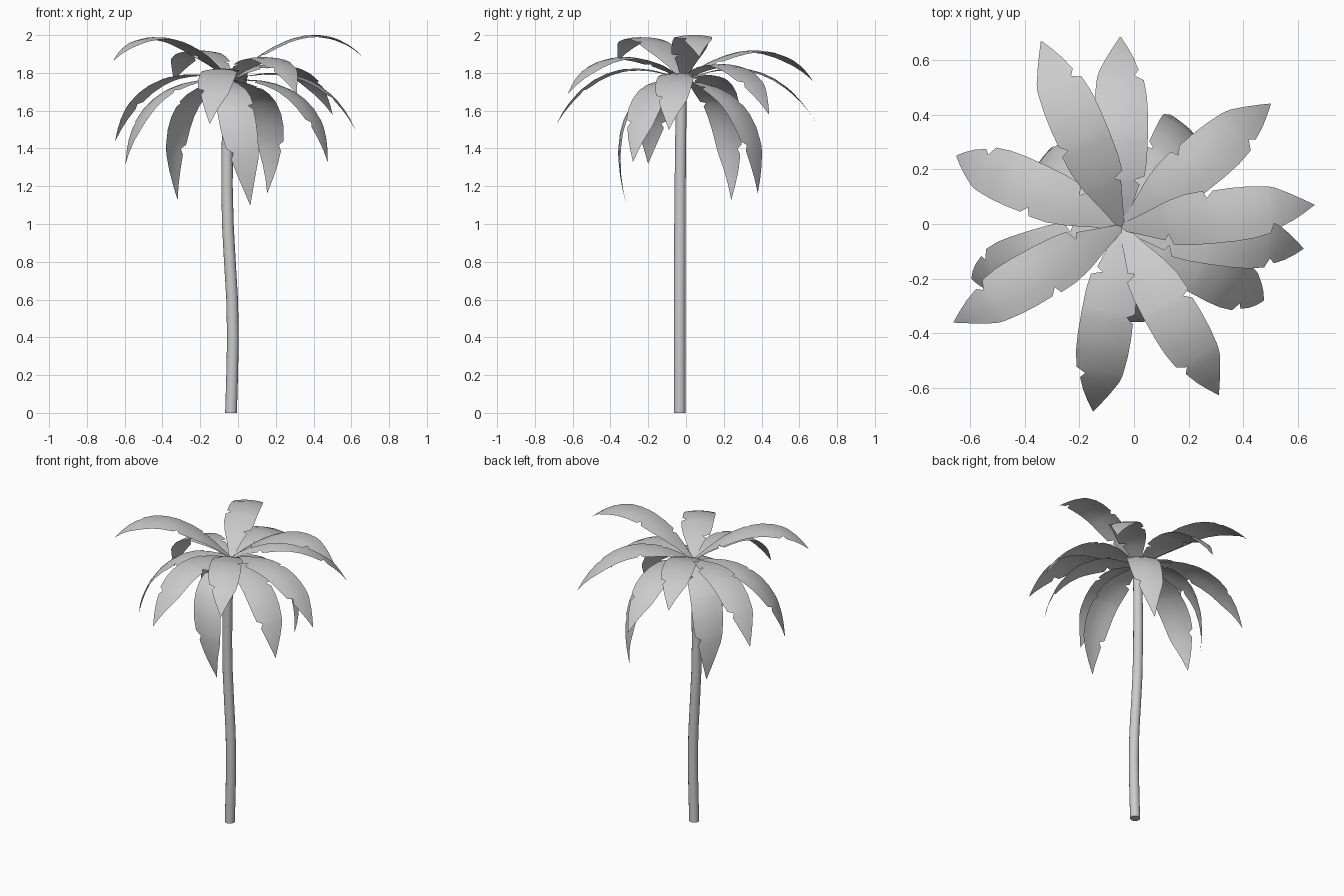
import bpy, bmesh, math
from mathutils import Vector

if "Cube" in bpy.data.objects:
    bpy.data.objects.remove(bpy.data.objects["Cube"])

CROWN = Vector((-0.045, -0.012, 1.76))


def make_object(name, bm, angle):
    bmesh.ops.recalc_face_normals(bm, faces=bm.faces)
    mesh = bpy.data.meshes.new(name)
    bm.to_mesh(mesh)
    bm.free()
    ob = bpy.data.objects.new(name, mesh)
    bpy.context.collection.objects.link(ob)
    bpy.ops.object.select_all(action='DESELECT')
    ob.select_set(True)
    bpy.context.view_layer.objects.active = ob
    bpy.ops.object.shade_smooth_by_angle(angle=math.radians(angle))
    return ob


# trunk: round rings stacked along a gently bent path (x, y, z, radius)
def make_trunk():
    path = [(-.037, -.034, 0, .031), (-.031, -.034, .2, .031), (-.027, -.034, .4, .031),
            (-.031, -.034, .6, .031), (-.043, -.033, .8, .031), (-.054, -.032, 1.0, .031),
            (-.058, -.031, 1.2, .03), (-.057, -.029, 1.4, .03), (-.053, -.026, 1.6, .029),
            (-.047, -.022, 1.76, .028)]
    n = 14
    bm = bmesh.new()
    rings = []
    for x, y, z, r in path:
        rings.append([bm.verts.new((x + r * math.cos(2 * math.pi * i / n),
                                    y + r * math.sin(2 * math.pi * i / n), z)) for i in range(n)])
    for a, b in zip(rings, rings[1:]):
        for i in range(n):
            j = (i + 1) % n
            bm.faces.new((a[i], a[j], b[j], b[i]))
    bm.faces.new(rings[0][::-1])
    bm.faces.new(rings[-1])
    make_object("trunk", bm, 40)


# leaf outline: (position along rib, left half width, right half width), with torn notches
OUTLINE = [(0, .012, .012), (.1, .042, .042), (.18, .068, .066), (.2, .074, .045),
           (.215, .078, .085), (.29, .093, .094), (.38, .098, .097), (.4, .07, .098),
           (.43, .095, .098), (.52, .097, .099), (.62, .095, .096), (.72, .088, .085),
           (.745, .085, .05), (.78, .078, .066), (.86, .051, .047), (.93, .026, .025), (1, .001, .001)]


# leaf: the outline swept along an arched rib from the crown to the tip
def make_leaf(name, tip, reach, rise, heading=None):
    end = Vector(tip) - CROWN
    out = Vector((end.x, end.y, 0)).normalized()
    if heading is not None:                    # leaf that leaves the crown off its tip line
        out = Vector((math.cos(math.radians(heading)), math.sin(math.radians(heading)), 0))
    side = Vector((out.y, -out.x, 0))          # right-hand side, looking outward
    ctrl = out * reach + Vector((0, 0, rise))
    bm = bmesh.new()
    rows = []
    for t, left, right in OUTLINE:
        p = CROWN + ctrl * (2 * t * (1 - t)) + end * (t * t)
        tangent = (ctrl * (1 - 2 * t) + end * t).normalized()
        normal = side.cross(tangent)
        row = []
        for k in (-1, -.5, 0, .5, 1):
            w = k * (left if k < 0 else right)
            row.append(bm.verts.new(p + side * w - normal * (1.2 * w * w)))
        rows.append(row)
    for a, b in zip(rows, rows[1:]):
        for i in range(4):
            bm.faces.new((a[i], a[i + 1], b[i + 1], b[i]))
    make_object(name, bm, 60)


# tip position, rib reach, rise (and heading) for each leaf, upper to drooping
LEAVES = [((.66, .07, 1.885), .43, .41), ((-.66, -.36, 1.865), .43, .40),
          ((-.34, .67, 1.76), .45, .32), ((.31, -.625, 1.69), .45, .28),
          ((.50, .44, 1.58), .45, .24), ((-.05, .685, 1.54), .45, .20),
          ((-.15, -.685, 1.53), .45, .20), ((-.65, .25, 1.44), .50, .14),
          ((.62, -.09, 1.50), .48, .15), ((.475, -.28, 1.33), .50, .05),
          ((-.595, -.20, 1.32), .50, .05), ((-.32, .24, 1.13), .46, -.03, 142),
          ((.155, .38, 1.165), .49, -.03, 53), ((.065, -.315, 1.10), .47, -.05, -87)]

make_trunk()
for i, leaf in enumerate(LEAVES):
    make_leaf(f"leaf_{i + 1:02d}", *leaf)
